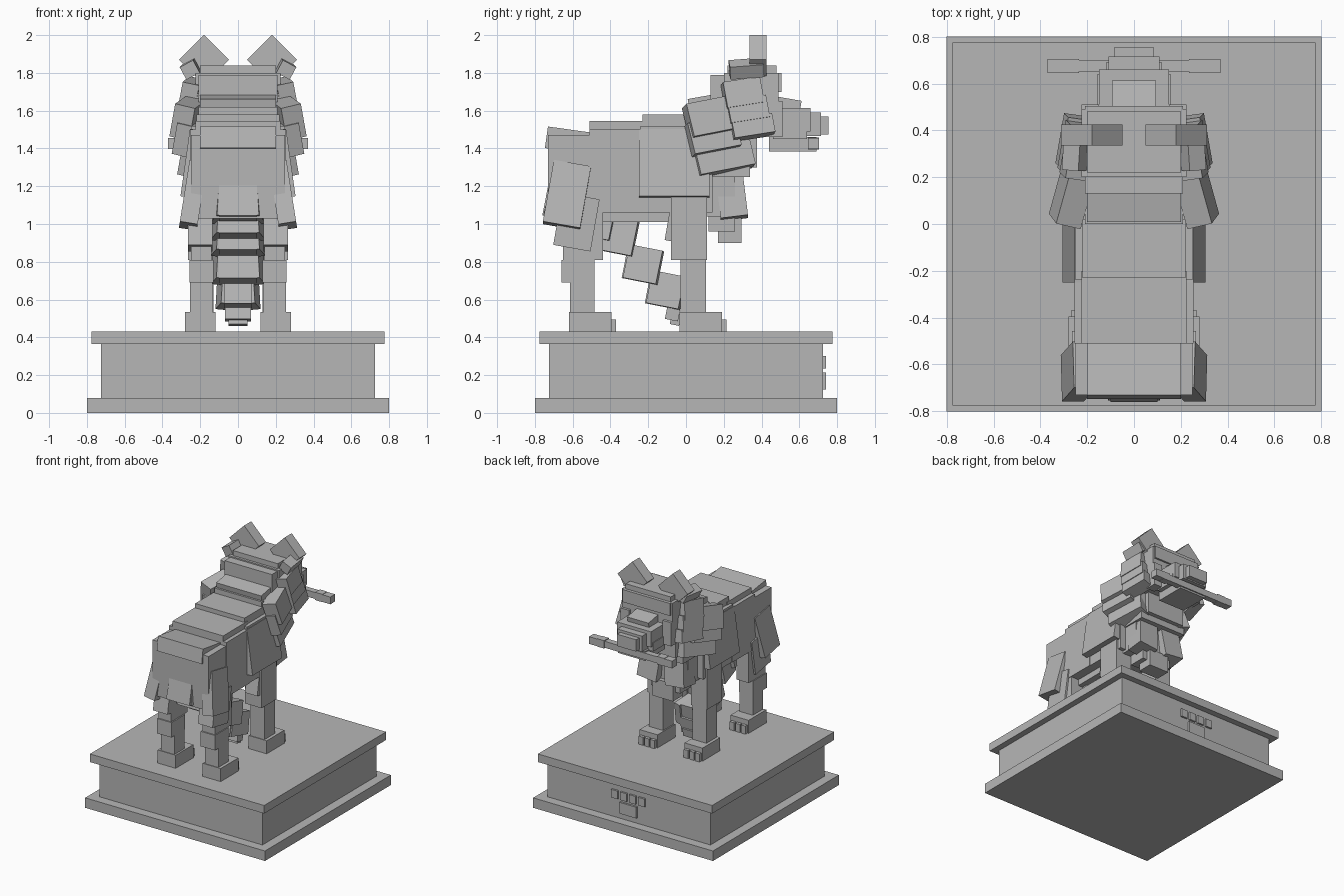
import bpy, math
from mathutils import Euler, Vector

grey = bpy.data.materials.new("stone grey")
grey.diffuse_color = (0.47, 0.47, 0.47, 1)

CORNERS = [(x, y, z) for x in (-.5, .5) for y in (-.5, .5) for z in (-.5, .5)]
FACES = [(0, 1, 3, 2), (4, 6, 7, 5), (0, 4, 5, 1), (2, 3, 7, 6), (0, 2, 6, 4), (1, 5, 7, 3)]


def box(name, x, y, z, rot=(0, 0, 0)):
    """Box from three (min, max) ranges, turned about its centre in degrees."""
    r = Euler([math.radians(a) for a in rot]).to_matrix()
    c = Vector([(a + b) / 2 for a, b in (x, y, z)])
    s = [b - a for a, b in (x, y, z)]
    verts = [c + r @ Vector([v * k for v, k in zip(p, s)]) for p in CORNERS]
    me = bpy.data.meshes.new(name)
    me.from_pydata(verts, [], FACES)
    me.materials.append(grey)
    ob = bpy.data.objects.new(name, me)
    bpy.context.collection.objects.link(ob)
    return ob


def mid(name, w, y, z, rx=0):
    """Box centred on x = 0 with half width w."""
    return box(name, (-w, w), y, z, (rx, 0, 0))


def pair(name, x, y, z, rot=(0, 0, 0)):
    """Box on the +x side and its mirror image."""
    box(name + "_right", x, y, z, rot)
    box(name + "_left", (-x[1], -x[0]), y, z, (rot[0], -rot[1], -rot[2]))


# Plinth
mid("plinth_base", .8, (-.8, .8), (0, .08))
mid("plinth_block", .725, (-.725, .725), (.08, .365))
mid("plinth_top", .775, (-.775, .775), (.365, .43))
for i in range(4):
    cx = -.12 + .08 * i
    box("paw_relief_toe", (cx - .029, cx + .029), (.72, .74), (.235, .3))
mid("paw_relief_pad", .075, (.72, .74), (.125, .215))

# Feet with three toes each, then legs
for name, y0 in (("hind", -.62), ("front", -.035)):
    pair(name + "_foot", (.12, .28), (y0, y0 + .225), (.43, .535))
    for i in range(3):
        cx = .15 + .05 * i
        pair(name + "_toe", (cx - .02, cx + .02), (y0 + .2, y0 + .25), (.43, .495))
pair("hind_shin", (.135, .255), (-.615, -.485), (.53, .7))
pair("hind_hock", (.13, .257), (-.66, -.485), (.69, .81))
pair("hind_leg", (.14, .25), (-.65, -.44), (.81, 1.1))
pair("hind_knee", (.135, .265), (-.68, -.48), (.87, 1.15), (-10, 0, 0))
pair("thigh", (.19, .285), (-.73, -.53), (.985, 1.32), (-10, -9, 0))
pair("front_shin", (.13, .255), (-.03, .105), (.53, .82))
pair("front_leg", (.12, .265), (-.08, .11), (.81, 1.2))
pair("front_elbow", (.14, .25), (-.09, .06), (.9, 1.18), (-10, 0, 0))

# Body
mid("rump", .25, (-.73, -.48), (1.03, 1.47))
mid("rump_top", .2, (-.74, -.5), (1.385, 1.5), -8)
mid("hind_body", .255, (-.51, -.22), (1.06, 1.5))
mid("hind_back", .225, (-.51, -.2), (1.4, 1.545))
mid("belly", .18, (-.45, -.06), (1.01, 1.2))
mid("chest_core", .25, (-.24, .14), (1.06, 1.52))
mid("front_back", .22, (-.23, .02), (1.4, 1.58))
pair("side_fur", (.2, .28), (-.25, .125), (1.14, 1.5), (0, -8, 0))

# Neck and chest fur
mid("neck", .21, (0, .34), (1.25, 1.62))
mid("nape", .2, (.03, .22), (1.42, 1.68), 10)
mid("neck_back", .21, (.13, .24), (1.6, 1.79))
mid("throat", .17, (.1, .375), (1.3, 1.55))
mid("chest", .2, (.08, .26), (1.04, 1.35))
pair("chest_fur", (.03, .2), (.17, .315), (1.03, 1.25), (7, -6, 0))
mid("chest_tuft", .13, (.12, .26), (.96, 1.1))
mid("chest_tip", .09, (.17, .295), (.9, 1.04))

# Layered mane and cheek ruffs
for i, (y, z) in enumerate((((.005, .24), (1.47, 1.65)),
                            ((.01, .27), (1.38, 1.55)),
                            ((.04, .345), (1.275, 1.45)))):
    d = (.0, -.015, -.05)[i]
    pair("mane", (.21 + d, .32 + d), y, z, (11, -13, 13))
for i in range(3):
    pair("cheek_ruff", (.2, .29 + .01 * i), (.2 + .02 * i, .4 + .03 * i),
         (1.62 - .08 * i, 1.76 - .1 * i), (9, -12, 8))
pair("temple_tuft", (.21, .29), (.23, .41), (1.785, 1.86), (5, 28, 6))

# Head
mid("skull", .225, (.2, .49), (1.47, 1.8))
mid("crown", .2, (.22, .48), (1.76, 1.84))
mid("forehead", .21, (.4, .505), (1.7, 1.8))
pair("face_side", (.15, .225), (.42, .51), (1.46, 1.65))
pair("ear", (.087, .273), (.335, .425), (1.777, 1.963), (0, 45, 0))
mid("snout_bridge", .095, (.46, .605), (1.57, 1.665), -10)
mid("snout", .15, (.48, .66), (1.49, 1.615))
mid("muzzle", .11, (.6, .715), (1.465, 1.59))
mid("nose", .085, (.7, .755), (1.475, 1.57))
mid("jaw", .12, (.44, .69), (1.385, 1.46))
pair("lip", (.1, .155), (.46, .64), (1.45, 1.52))

# Stick held in the mouth
mid("stick", .3, (.652, .7), (1.4, 1.452))
pair("stick_end", (.235, .3), (.645, .705), (1.395, 1.458))
pair("stick_tip", (.3, .37), (.645, .705), (1.397, 1.455))

# Tail curled under the belly: core blocks with flared fur plates
for y, z, h, w in ((-.62, 1.14, .12, .1), (-.5, 1.04, .11, .1), (-.37, .94, .095, .1),
                   (-.235, .785, .09, .1), (-.115, .65, .088, .075)):
    mid("tail_core", w, (y - h, y + h), (z - h, z + h), -11)
    pair("tail_fur", (w - .03, w + .025), (y - h + .01, y + h + .01), (z - h, z + h), (-11, -5, -9))
mid("tail_end", .07, (-.1, -.03), (.49, .62), -11)
mid("tail_tip", .05, (-.08, -.03), (.465, .53), -11)
